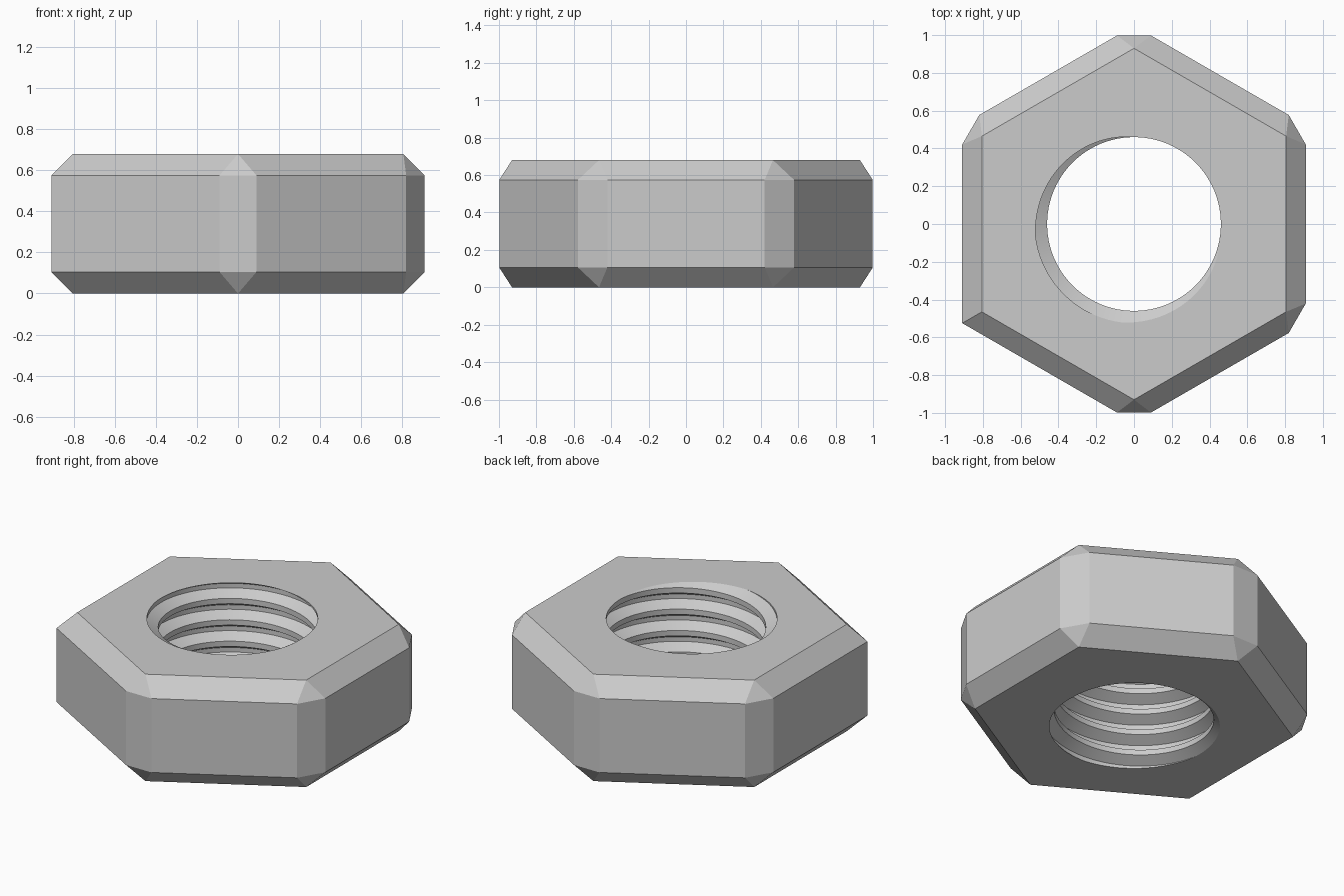
import bpy, bmesh, math
from mathutils import Vector

cube = bpy.data.objects.get("Cube")
if cube:
    bpy.data.objects.remove(cube, do_unlink=True)

HEIGHT = 0.68
CHAMFER = 0.105       # height of the sloped rims
CORNER_R = 1.05       # uncut hexagon corner radius
RIM_R = 0.93          # hexagon corner radius of the flat faces
CUT = 0.104           # corner cut, measured along the sides
MINOR, MAJOR = 0.46, 0.525
TURNS, SEGS = 5, 96
PITCH = HEIGHT / TURNS

bm = bmesh.new()

# Threaded bore: a right-handed helical strip, trimmed flush at both ends
profile = [(0, MINOR), (0.27, MAJOR), (0.48, MAJOR), (0.75, MINOR), (1, MINOR)]
previous = None
for i in range(-3 * SEGS, (TURNS + 2) * SEGS + 1):
    a = 2 * math.pi * i / SEGS
    row = [bm.verts.new((r * math.cos(a), r * math.sin(a), PITCH * (i / SEGS + f)))
           for f, r in profile]
    if previous:
        for j in range(len(profile) - 1):
            bm.faces.new((previous[j], row[j], row[j + 1], previous[j + 1]))
    previous = row
bmesh.ops.remove_doubles(bm, verts=bm.verts[:], dist=1e-5)
for level, direction in ((0, -1), (HEIGHT, 1)):
    bmesh.ops.bisect_plane(bm, geom=bm.verts[:] + bm.edges[:] + bm.faces[:], dist=1e-6,
                           plane_co=(0, 0, level), plane_no=(0, 0, direction),
                           clear_outer=True)


# Hexagonal body
def corner(k, radius, z):
    a = math.radians(90 + 60 * k)
    return Vector((radius * math.cos(a), radius * math.sin(a), z))


def wide_ring(z):
    """Corners as vertex lists: two vertices where cut, one where sharp."""
    ring = []
    for k in range(6):
        c = corner(k, CORNER_R, z)
        if k == 2:                       # the one corner left sharp
            points = [c]
        else:
            points = [c + CUT * (corner(k + s, CORNER_R, z) - c).normalized()
                      for s in (-1, 1)]
        ring.append([bm.verts.new(p) for p in points])
    return ring


low, high = wide_ring(CHAMFER), wide_ring(HEIGHT - CHAMFER)
for k in range(6):
    n = (k + 1) % 6
    bm.faces.new((low[k][-1], low[n][0], high[n][0], high[k][-1]))
    if len(low[k]) == 2:
        bm.faces.new((low[k][0], low[k][1], high[k][1], high[k][0]))

# Sloped rims, with a small triangle at every cut corner
for z, ring in ((0, low), (HEIGHT, high)):
    rim = [bm.verts.new(corner(k, RIM_R, z)) for k in range(6)]
    for k in range(6):
        n = (k + 1) % 6
        bm.faces.new((ring[k][-1], ring[n][0], rim[n], rim[k]))
        if len(ring[k]) == 2:
            bm.faces.new((ring[k][0], ring[k][1], rim[k]))

# Flat end faces between the hexagon and the bore
for z in (0, HEIGHT):
    border = [e for e in bm.edges
              if e.is_boundary and all(abs(v.co.z - z) < 1e-4 for v in e.verts)]
    bmesh.ops.triangle_fill(bm, edges=border, use_beauty=True, normal=(0, 0, 1))
bmesh.ops.recalc_face_normals(bm, faces=bm.faces[:])

mesh = bpy.data.meshes.new("hex_nut")
bm.to_mesh(mesh)
bm.free()
nut = bpy.data.objects.new("hex_nut", mesh)
bpy.context.collection.objects.link(nut)

# Plain grey metal
grey = bpy.data.materials.new("steel_grey")
grey.use_nodes = True
colour = (0.6, 0.6, 0.6, 1)
grey.diffuse_color = colour
grey.node_tree.nodes["Principled BSDF"].inputs["Base Color"].default_value = colour
mesh.materials.append(grey)

# Smooth thread, crisp hexagon edges
bpy.ops.object.select_all(action="DESELECT")
nut.select_set(True)
bpy.context.view_layer.objects.active = nut
bpy.ops.object.shade_smooth_by_angle(angle=math.radians(25))
